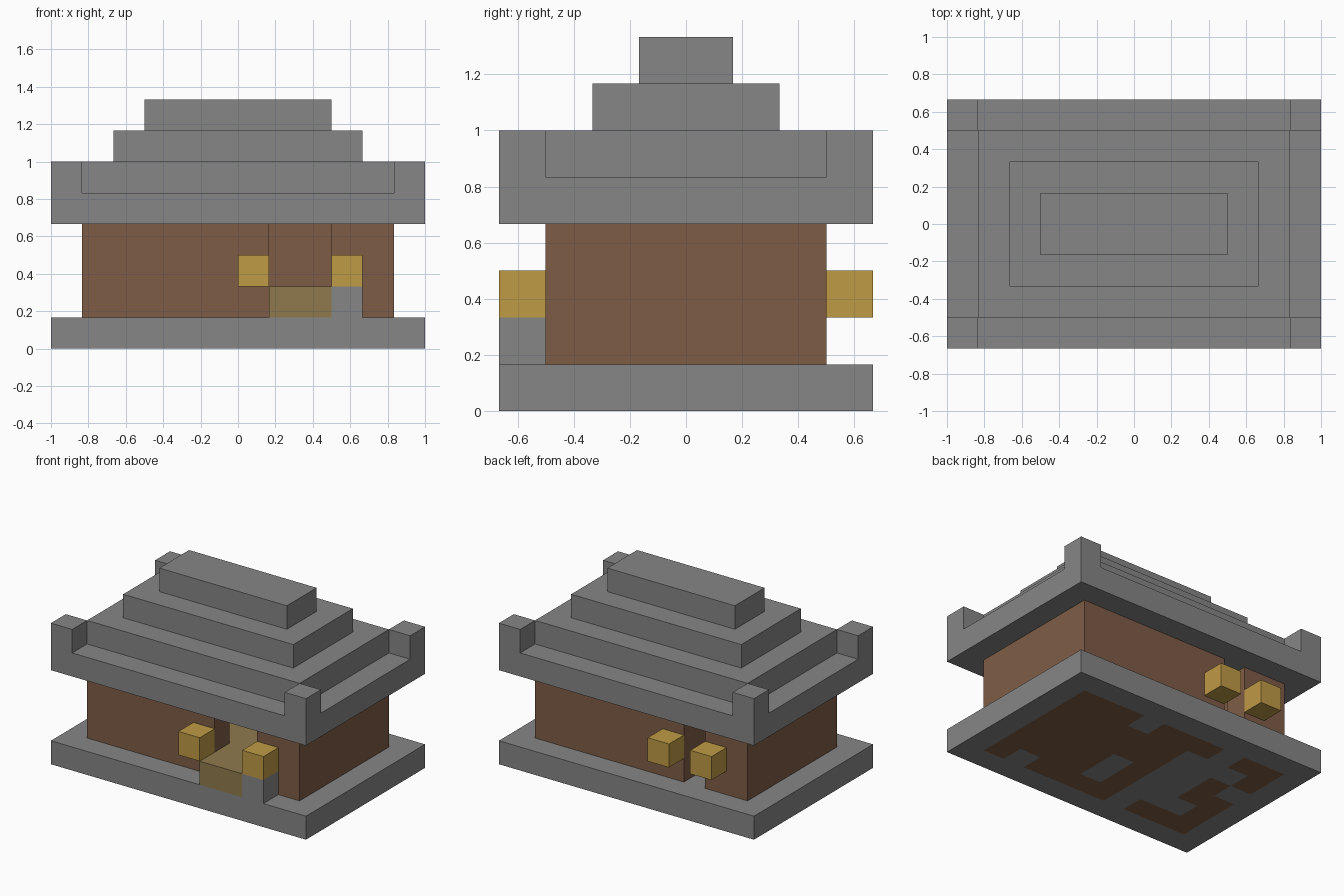
import bpy, bmesh
from mathutils import Vector

if "Cube" in bpy.data.objects:
    bpy.data.objects.remove(bpy.data.objects["Cube"], do_unlink=True)

U = 1 / 6  # size of one building block


def material(name, rgb):
    m = bpy.data.materials.new(name)
    m.use_nodes = True
    m.diffuse_color = (*rgb, 1)
    m.node_tree.nodes["Principled BSDF"].inputs["Base Color"].default_value = (*rgb, 1)
    return m


GREY = material("stone grey", (0.24, 0.24, 0.24))
BROWN = material("wood brown", (0.21, 0.108, 0.061))
GOLD = material("lamp gold", (0.52, 0.325, 0.06))
TAN = material("floor tan", (0.28, 0.195, 0.075))


def add_box(bm, x0, x1, y0, y1, z0, z1):
    """Add a box whose limits are given in blocks."""
    lo, hi = Vector((x0, y0, z0)), Vector((x1, y1, z1))
    for v in bmesh.ops.create_cube(bm, size=1)["verts"]:
        v.co = U * Vector([h if c > 0 else l for c, l, h in zip(v.co, lo, hi)])


def finish(name, bm, *mats):
    me = bpy.data.meshes.new(name)
    bm.to_mesh(me)
    bm.free()
    for m in mats:
        me.materials.append(m)
    ob = bpy.data.objects.new(name, me)
    bpy.context.collection.objects.link(ob)
    return ob


def part(name, mat, *boxes):
    bm = bmesh.new()
    for b in boxes:
        add_box(bm, *b)
    return finish(name, bm, mat)


# Base slab, with wood showing in the blocks of its underside
UNDERSIDE = [
    "............",
    ".###.###.##.",
    ".######...#.",
    ".######..#..",
    ".####.#..##.",
    ".####.#...#.",
    ".#.####.###.",
    "............",
]
bm = bmesh.new()
add_box(bm, -6, 6, -4, 4, 0, 1)
for axis, count in ((0, 6), (1, 4)):
    for i in range(1 - count, count):
        co, no = Vector(), Vector()
        co[axis], no[axis] = i * U, 1
        geom = bm.verts[:] + bm.edges[:] + bm.faces[:]
        bmesh.ops.bisect_plane(bm, geom=geom, plane_co=co, plane_no=no)
for f in bm.faces:
    c = f.calc_center_median()
    if c.z < 0.01:
        col, row = int(6 - c.x / U), int(4 - c.y / U)
        f.material_index = int(UNDERSIDE[row][col] == "#")
finish("base", bm, GREY, BROWN)

# Hollow walls with a wide front doorway and a narrow back doorway
part("walls", BROWN,
     (-5, 1, -3, -2, 1, 4), (3, 5, -3, -2, 1, 4),
     (-5, -3, 2, 3, 1, 4), (-2, 5, 2, 3, 1, 4),
     (-5, -4, -2, 2, 1, 4), (4, 5, -2, 2, 1, 4))
part("partition", BROWN, (-2, -1, -2, 2, 1, 4))

# Raised inner floor and front step
part("inner_floor", TAN, (-1, 4, -2, 2, 1, 2))
part("front_step", TAN, (1, 3, -4, -2, 1, 2))

# Lamps beside both doorways, one on a stone post
part("front_lamp_post", GREY, (3, 4, -4, -3, 1, 2))
for name, x, y in (("front_left_lamp", 3, -4), ("front_right_lamp", 0, -4),
                   ("back_left_lamp", -2, 3), ("back_right_lamp", -4, 3)):
    part(name, GOLD, (x, x + 1, y, y + 1, 2, 3))

# Stepped roof
for name, w, d, z in (("roof_eaves", 6, 4, 4), ("roof_lower_tier", 5, 3, 5),
                      ("roof_middle_tier", 4, 2, 6), ("roof_top_tier", 3, 1, 7)):
    part(name, GREY, (-w, w, -d, d, z, z + 1))

# Raised roof corners
part("roof_corners", GREY,
     *[(x, x + 1, y, y + 1, 5, 6) for x in (-6, 5) for y in (-4, 3)])
